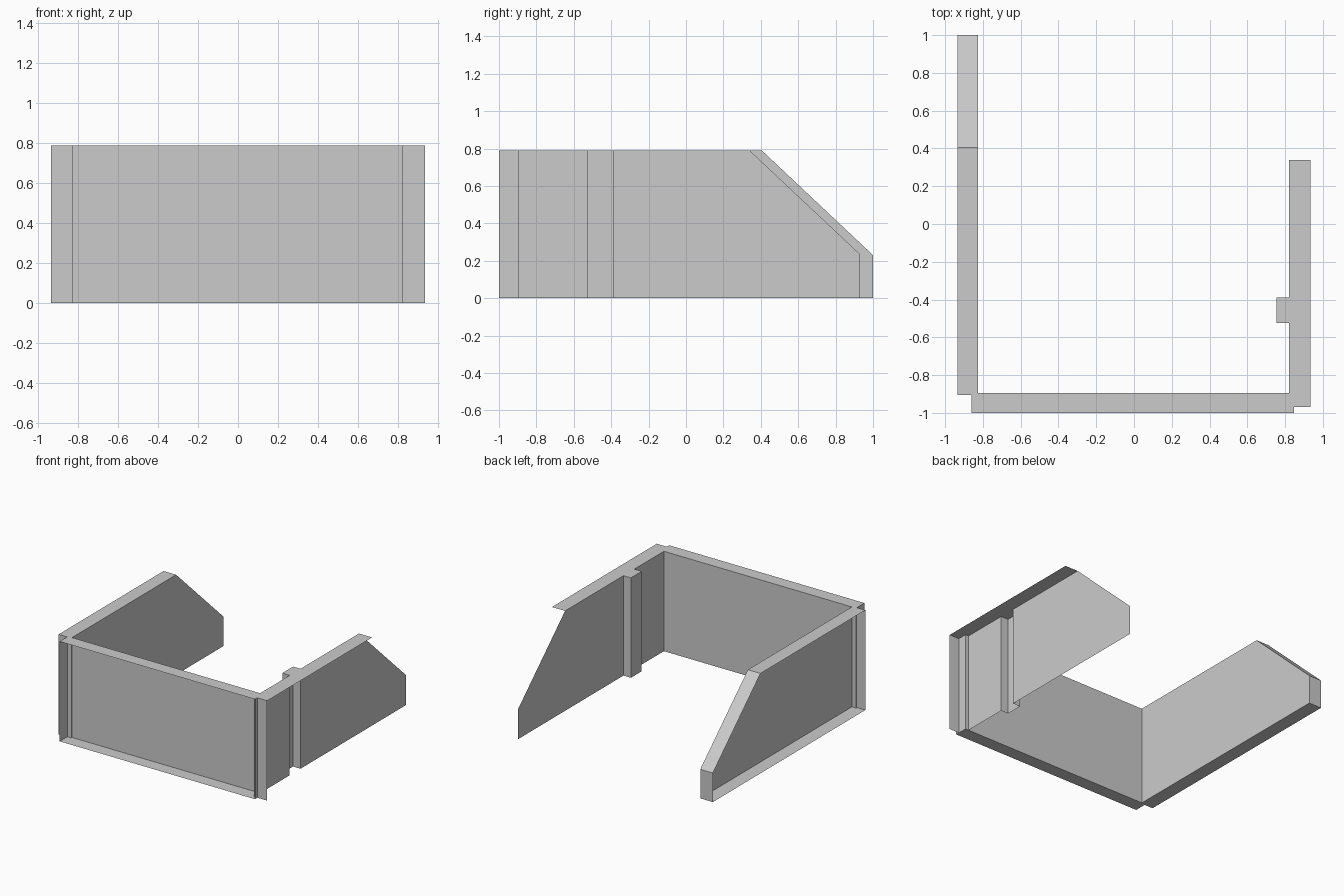
import bpy, bmesh
from mathutils import Vector

if "Cube" in bpy.data.objects:
    bpy.data.objects.remove(bpy.data.objects["Cube"])

H = 0.79      # wall height
X = 0.935     # outer half width


def finish(name, bm):
    bmesh.ops.remove_doubles(bm, verts=bm.verts[:], dist=1e-5)
    bmesh.ops.recalc_face_normals(bm, faces=bm.faces[:])
    me = bpy.data.meshes.new(name)
    bm.to_mesh(me)
    bm.free()
    ob = bpy.data.objects.new(name, me)
    bpy.context.collection.objects.link(ob)
    return ob


def face(bm, pts):
    return bm.faces.new([bm.verts.new(p) for p in pts])


def open_prism(name, profile, depth):
    """Profile panel with a rim swept along depth, left open on the far side."""
    bm = bmesh.new()
    d = Vector(depth)
    pts = [Vector(p) for p in profile]
    face(bm, pts)
    for a, b in zip(pts, pts[1:] + pts[:1]):
        face(bm, (a, b, b + d, a + d))
    return finish(name, bm)


# Left wall: inner panel with sloping rear, open on its outer side
xi = -0.825
side = [(-0.905, 0), (1, 0), (1, 0.23), (0.405, H), (-0.905, H)]
open_prism("left_wall", [(xi, y, z) for y, z in side], (-X - xi, 0, 0))

# Front wall: inner panel with rim, open on its front side
x0, x1, yi = -0.86, 0.848, -0.895
open_prism("front_wall", [(x0, yi, 0), (x1, yi, 0), (x1, yi, H), (x0, yi, H)],
           (0, -1 - yi, 0))

# Right wall: front cap, inner skin with a pilaster, and a top strip only
bm = bmesh.new()
xi, xp, yf, ye = 0.82, 0.755, -0.97, 0.34
plan = [(X, yf), (xi, yf), (xi, -0.525), (xp, -0.525), (xp, -0.39), (xi, -0.39)]
for (ax, ay), (bx, by) in zip(plan, plan[1:]):
    face(bm, [(ax, ay, 0), (bx, by, 0), (bx, by, H), (ax, ay, H)])
face(bm, [(xi, -0.39, 0), (xi, 0.93, 0), (xi, 0.93, 0.235), (xi, ye, H), (xi, -0.39, H)])
face(bm, [(x, y, H) for x, y in plan + [(xi, ye), (X, ye)]])
finish("right_wall", bm)
